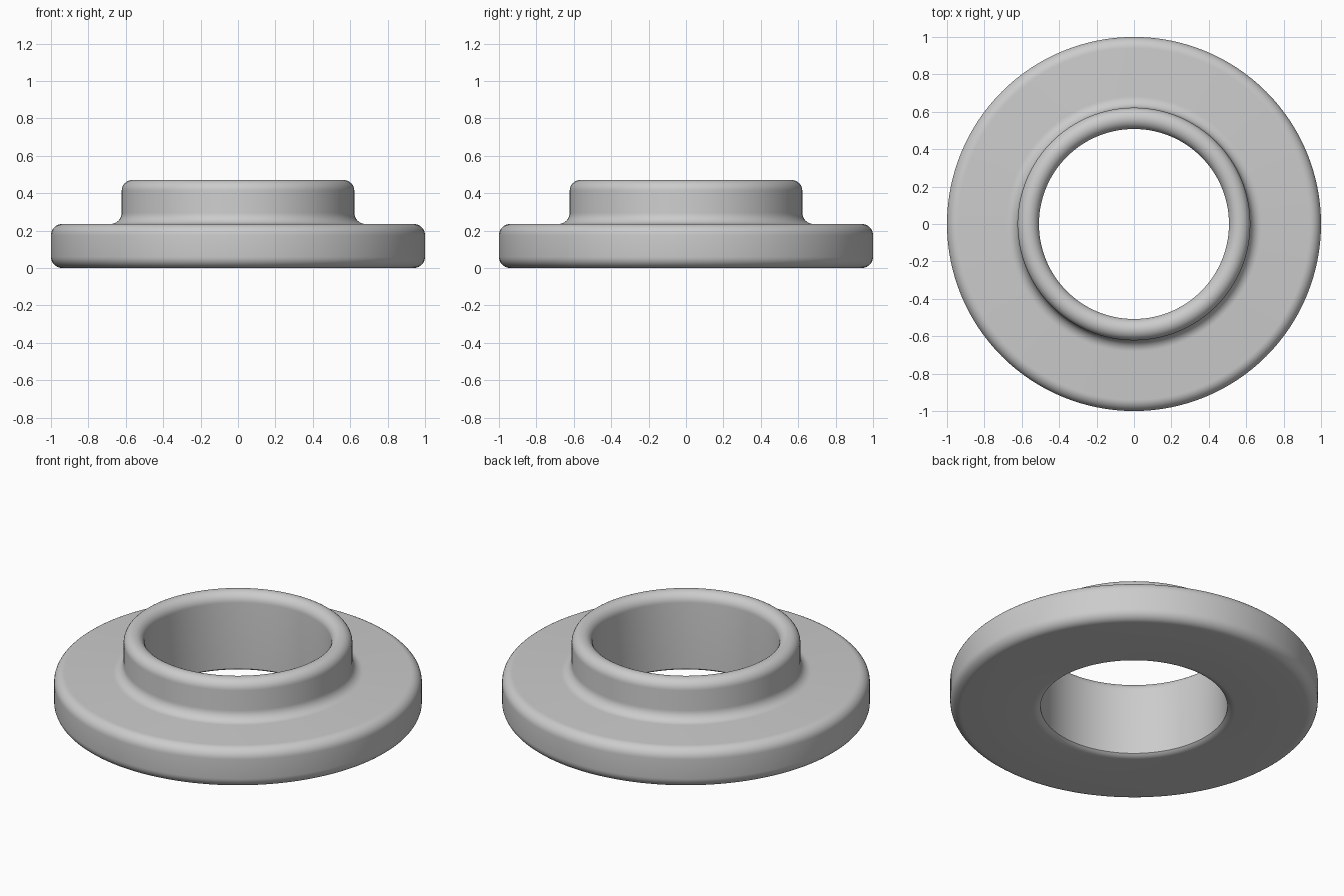
import bpy, bmesh, math

cube = bpy.data.objects.get("Cube")
if cube:
    bpy.data.objects.remove(cube, do_unlink=True)

SEGMENTS = 128
OUTER, COLLAR, BORE = 1.0, 0.622, 0.508
FLANGE_TOP, COLLAR_TOP = 0.235, 0.47
ROUND = 0.06
LIP = (COLLAR - BORE) / 2


def arc(r, z, radius, start, end, steps=8):
    """Points (r, z) along an arc about a centre, angles in degrees."""
    angles = [math.radians(start + (end - start) * i / steps) for i in range(steps + 1)]
    return [(r + radius * math.cos(a), z + radius * math.sin(a)) for a in angles]


# Cross-section, from the lower bore edge outward and back over the collar
profile = (
    arc(BORE + 0.707 * ROUND, ROUND, ROUND, 225, 270, 4)             # eased bore edge
    + arc(OUTER - ROUND, ROUND, ROUND, -90, 0)                       # flange bottom edge
    + arc(OUTER - ROUND, FLANGE_TOP - ROUND, ROUND, 0, 90)           # flange top edge
    + arc(COLLAR + ROUND, FLANGE_TOP + ROUND, ROUND, 270, 180)       # fillet at collar
    + arc(COLLAR - LIP, COLLAR_TOP - LIP, LIP, 0, 180, 16)           # rounded lip
)

# Spin the closed section into a flanged ring
bm = bmesh.new()
verts = [bm.verts.new((r, 0, z)) for r, z in profile]
edges = [bm.edges.new((v, verts[(i + 1) % len(verts)])) for i, v in enumerate(verts)]
bmesh.ops.spin(bm, geom=verts + edges, cent=(0, 0, 0), axis=(0, 0, 1),
               angle=math.tau, steps=SEGMENTS, use_merge=True)
bmesh.ops.remove_doubles(bm, verts=bm.verts[:], dist=0.0001)
bmesh.ops.recalc_face_normals(bm, faces=bm.faces[:])
mesh = bpy.data.meshes.new("flanged_ring")
bm.to_mesh(mesh)
bm.free()

ring = bpy.data.objects.new("flanged_ring", mesh)
bpy.context.collection.objects.link(ring)

# Plain grey finish
grey = bpy.data.materials.new("light_grey")
grey.use_nodes = True
grey.diffuse_color = (0.6, 0.6, 0.6, 1)
grey.node_tree.nodes["Principled BSDF"].inputs["Base Color"].default_value = (0.6, 0.6, 0.6, 1)
mesh.materials.append(grey)

# Smooth shading, keeping the bore edge crisp
bpy.ops.object.select_all(action="DESELECT")
ring.select_set(True)
bpy.context.view_layer.objects.active = ring
bpy.ops.object.shade_smooth_by_angle(angle=math.radians(30))
